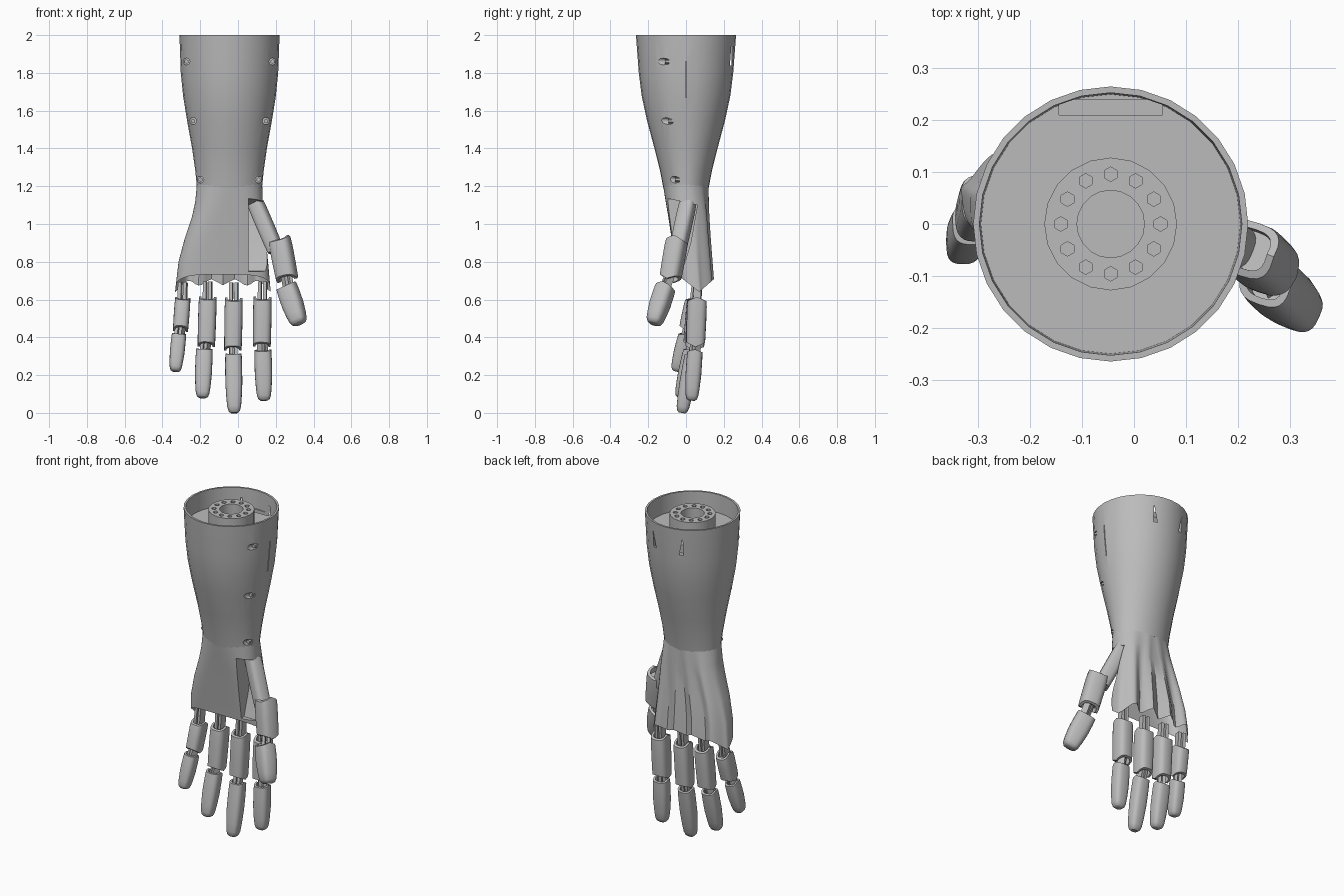
import bpy, bmesh, math
from mathutils import Vector, Matrix

if "Cube" in bpy.data.objects:
    bpy.data.objects.remove(bpy.data.objects["Cube"])

GREY = bpy.data.materials.new("plain grey")
GREY.use_nodes = True
GREY.diffuse_color = (0.5, 0.5, 0.5, 1)
GREY.node_tree.nodes["Principled BSDF"].inputs["Base Color"].default_value = (0.5, 0.5, 0.5, 1)
CX = -0.045  # forearm axis


def make(name, bm):
    bmesh.ops.recalc_face_normals(bm, faces=bm.faces)
    mesh = bpy.data.meshes.new(name)
    bm.to_mesh(mesh)
    bm.free()
    mesh.materials.append(GREY)
    obj = bpy.data.objects.new(name, mesh)
    bpy.context.collection.objects.link(obj)
    return obj


def activate(obj):
    bpy.context.view_layer.update()
    bpy.ops.object.select_all(action="DESELECT")
    obj.select_set(True)
    bpy.context.view_layer.objects.active = obj


def smooth(obj, angle=32):
    activate(obj)
    bpy.ops.object.shade_smooth_by_angle(angle=math.radians(angle))
    return obj


def cut(obj, cutter):
    activate(obj)
    mod = obj.modifiers.new("cut", "BOOLEAN")
    mod.operation, mod.solver, mod.object = "DIFFERENCE", "EXACT", cutter
    bpy.ops.object.modifier_apply(modifier="cut")
    bpy.data.objects.remove(cutter)


def loft(rings):
    """Skin a list of point rings and cap both ends."""
    bm = bmesh.new()
    loops = [[bm.verts.new(p) for p in ring] for ring in rings]
    n = len(loops[0])
    for a, b in zip(loops, loops[1:]):
        for i in range(n):
            j = (i + 1) % n
            bm.faces.new((a[i], a[j], b[j], b[i]))
    bm.faces.new(loops[0])
    bm.faces.new(loops[-1])
    return bm


def oval(n, e=1.0):
    """Unit superellipse; a smaller exponent gives a squarer outline."""
    out = []
    for i in range(n):
        a = 2 * math.pi * i / n
        c, s = math.cos(a), math.sin(a)
        out.append((math.copysign(abs(c) ** e, c), math.copysign(abs(s) ** e, s)))
    return out


def ellipse(z, rx, ry, n):
    return [Vector((CX + rx * u, ry * v, z)) for u, v in oval(n)]


def add_cylinder(bm, pos, r, depth, along_y=False, n=12):
    m = Matrix.Translation(pos)
    if along_y:
        m = m @ Matrix.Rotation(math.pi / 2, 4, "X")
    bmesh.ops.create_cone(bm, cap_ends=True, segments=n, radius1=r, radius2=r, depth=depth, matrix=m)


def add_box(bm, pos, size):
    bmesh.ops.create_cube(bm, size=1, matrix=Matrix.Translation(pos) @ Matrix.Diagonal((*size, 1)))


# Forearm: tapering cup with a recessed floor
OUTER = [(1.19, .172, .12), (1.28, .181, .137), (1.4, .198, .167), (1.55, .225, .207),
         (1.68, .246, .235), (1.8, .258, .25), (2, .265, .265)]
FLOOR = 1.89
forearm = make("forearm", loft([ellipse(*s, 28) for s in OUTER]
               + [ellipse(2, .253, .253, 28), ellipse(FLOOR, .25, .25, 28)]))
bm = bmesh.new()
SCREWS = [(.228, 1.86, -.12), (.193, 1.545, -.1), (.154, 1.235, -.065)]
for dx, z, y in SCREWS:
    for side in (-1, 1):
        add_cylinder(bm, (CX + side * dx, y - .17, z), .018, .4, True)
add_box(bm, (.21, 0, 1.765), (.1, .005, .19))
add_box(bm, (CX, .225, FLOOR), (.2, .03, .1))
cut(forearm, make("forearm_cutter", bm))
smooth(forearm)
bm = bmesh.new()
for dx, z, y in SCREWS:
    for side in (-1, 1):
        add_cylinder(bm, (CX + side * dx, y + .02, z), .012, .024, True, 6)
make("forearm_screws", bm)

# Mounting ring with twelve bolt holes
mount = make("mount_ring", loft([ellipse(z, r, r, 20) for z, r in
             [(1.88, .128), (1.985, .128), (1.985, .065), (1.9, .065)]]))
bm = bmesh.new()
for i in range(12):
    a = math.pi * i / 6
    add_cylinder(bm, (CX + .096 * math.cos(a), .096 * math.sin(a), 1.985), .014, .05, n=6)
cut(mount, make("bolt_cutter", bm))
smooth(mount)

# Palm: flat front, fluted back, wedge-shaped lower edge
rings = []
for z, xl, xr, yf, yb, e, flute in [
        (1.21, -.218, .128, -.122, .12, 1, 0), (1.12, -.226, .131, -.108, .122, .8, .006),
        (1.04, -.243, .136, -.094, .126, .65, .016), (.92, -.283, .147, -.076, .132, .58, .026),
        (.8, -.315, .159, -.057, .141, .55, .034), (.6, -.338, .177, -.028, .156, .55, .042)]:
    ring = []
    for u, v in oval(80, e):
        x = (xl + xr) / 2 + u * (xr - xl) / 2
        y = (yf + yb) / 2 + v * (yb - yf) / 2
        if v > 0:
            y -= flute * math.cos(2 * math.pi * (u + 1)) ** 2 * min(1, v * 1.5)
        ring.append(Vector((x, y, z)))
    rings.append(ring)
bm = loft(rings)
for normal in ((0, -.095, -.12), (0, .07, -.08)):
    res = bmesh.ops.bisect_plane(bm, geom=bm.verts[:] + bm.edges[:] + bm.faces[:], dist=1e-5,
                                 plane_co=(0, .07, .64), plane_no=normal, clear_outer=True)
    bmesh.ops.edgeloop_fill(bm, edges=[g for g in res["geom_cut"] if isinstance(g, bmesh.types.BMEdge)])
palm = make("palm", bm)
SOCKET = [(-.3, 1.16), (-.12, 1.14), (.06, 1.1), (.025, .9), (-.02, .75), (-.3, .74)]
cut(palm, make("thumb_socket_cutter", loft([[Vector((x, y, z)) for y, z in SOCKET] for x in (.055, .4)])))
smooth(palm)


def segment(name, top, bottom, width, depth, tip=False, front=(0, -1, 0), vee=.45):
    """Finger shell: hollow chevron ends, or a rounded tip at the far end."""
    top, bottom = Vector(top), Vector(bottom)
    axis = (bottom - top).normalized()
    length = (bottom - top).length
    f = Vector(front)
    f = (f - axis * f.dot(axis)).normalized()
    s = axis.cross(f)
    steps = [(.15, .7, 0), (0, .74, vee), (0, 1, vee), (.2, 1.04, 0), (.5, 1.04, 0)]
    if tip:
        steps += [(.75, .94, 0), (.9, .84, 0), (.97, .68, 0), (1, .42, 0)]
    else:
        steps += [(.8, 1.02, 0), (1, 1, -vee), (1, .74, -vee), (.85, .7, 0)]
    rings = []
    for t, k, v in steps:
        ring = []
        for a, b in oval(24, .68):
            x, y = a * k * width / 2, b * k * depth / 2
            ring.append(top + axis * (t * length + v * abs(y)) + s * x + f * y)
        rings.append(ring)
    smooth(make(name, loft(rings)), 38)


def link(name, a, b, gap=.014, size=.018):
    """Pair of parallel bars joining two segments."""
    a, b = Vector(a), Vector(b)
    rot = (b - a).to_track_quat("Z", "Y").to_matrix().to_4x4()
    bm = bmesh.new()
    for side in (-1, 1):
        m = Matrix.Translation((a + b) / 2) @ rot @ Matrix.Translation((side * gap, 0, 0))
        bmesh.ops.create_cube(bm, size=1, matrix=m @ Matrix.Diagonal((size, size * 2.2, (b - a).length, 1)))
    make(name, bm)


# Fingers: knuckle, joint, start of the end segment, fingertip, then width
FINGERS = {
    "index": ((.13, .06, .615), (.126, .05, .35), (.132, .048, .335), (.138, .03, .065), .094),
    "middle": ((-.022, .06, .61), (-.027, .045, .33), (-.024, .035, .315), (-.02, -.022, 0), .092),
    "ring": ((-.16, .058, .615), (-.168, .035, .35), (-.178, .028, .34), (-.188, -.03, .08), .092),
    "little": ((-.292, .05, .61), (-.305, .01, .43), (-.312, .002, .42), (-.332, -.05, .22), .08),
}
for name, (knuckle, joint, upper, tip, w) in FINGERS.items():
    k, j, u, t = map(Vector, (knuckle, joint, upper, tip))
    segment(name + "_finger_base", k, j, w, .1)
    segment(name + "_finger_tip", u, t, w * .94, .08, tip=True, vee=.3)
    link(name + "_knuckle_link", k + Vector((0, .005, .08)), k.lerp(j, .2))
    link(name + "_joint_link", k.lerp(j, .8), u.lerp(t, .2), gap=.012)

# Thumb: root, base shell and tip
FACE = (-.35, -1, 0)
segment("thumb_root", (.093, .01, 1.11), (.2, -.045, .86), .085, .085, front=FACE, vee=0)
segment("thumb_base", (.218, -.045, .93), (.262, -.085, .7), .112, .108, front=FACE)
segment("thumb_tip", (.255, -.105, .675), (.325, -.172, .47), .108, .1, tip=True, front=FACE, vee=.3)
link("thumb_joint_link", (.25, -.075, .76), (.275, -.125, .62))
